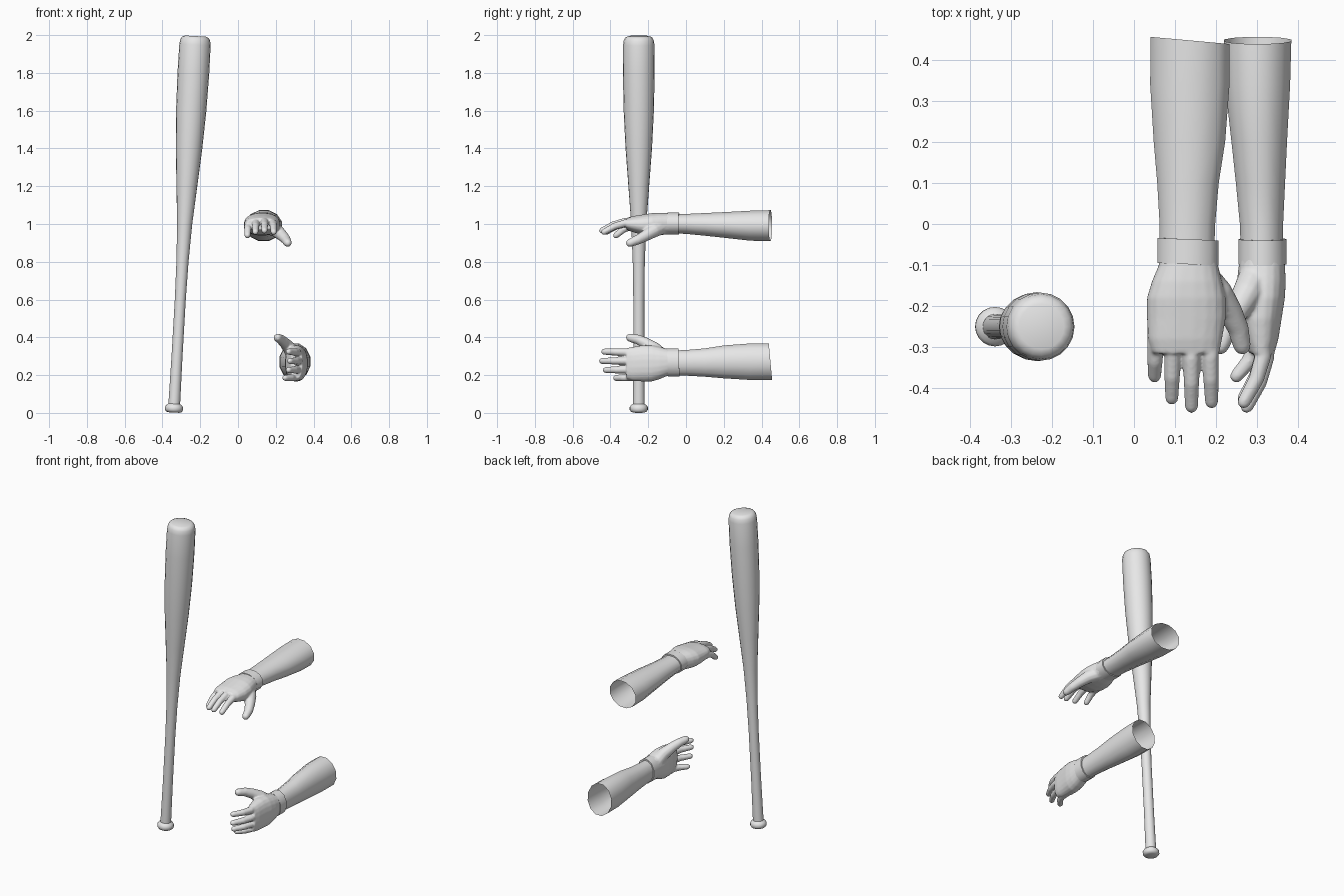
import bpy, bmesh, math
from mathutils import Vector, Matrix

cube = bpy.data.objects.get("Cube")
if cube:
    bpy.data.objects.remove(cube, do_unlink=True)

gray = bpy.data.materials.new("plain gray")
gray.use_nodes = True
gray.diffuse_color = (0.8, 0.8, 0.8, 1)
gray.node_tree.nodes["Principled BSDF"].inputs["Base Color"].default_value = (0.8, 0.8, 0.8, 1)


def loft(bm, rings, caps=True, closed=False):
    """Skin a list of equally sized rings of points."""
    rows = [[bm.verts.new(p) for p in ring] for ring in rings]
    pairs = list(zip(rows, rows[1:]))
    if closed:
        pairs.append((rows[-1], rows[0]))
    for a, b in pairs:
        for i in range(len(a)):
            j = (i + 1) % len(a)
            bm.faces.new((a[i], a[j], b[j], b[i]))
    if caps and not closed:
        bm.faces.new(rows[0][::-1])
        bm.faces.new(rows[-1])


def section(y, x0, x1, z0, z1, sides=12, power=1.0, slant=0.0):
    """Rounded cross-section of an arm that runs along y."""
    ring = []
    for i in range(sides):
        a = math.tau * (i + 0.5) / sides
        c, s = [math.copysign(abs(v) ** power, v) for v in (math.cos(a), math.sin(a))]
        ring.append(Vector(((x0 + x1) / 2 + c * (x1 - x0) / 2, y - c * slant,
                            (z0 + z1) / 2 + s * (z1 - z0) / 2)))
    return ring


def finger(bm, points, radii, sides=12):
    """Tapered tube along points with a rounded tip."""
    pts = [Vector(p) for p in points]
    radii = list(radii)
    tip, r = pts[-1], radii[-1]
    way = (tip - pts[-2]).normalized()
    for deg in (35, 65, 82):
        a = math.radians(deg)
        pts.append(tip + way * r * math.sin(a))
        radii.append(r * math.cos(a))
    rings = []
    for k, (p, rad) in enumerate(zip(pts, radii)):
        d = (pts[min(k + 1, len(pts) - 1)] - pts[max(k - 1, 0)]).normalized()
        u = d.cross(Vector((0, 0, 1))).normalized()
        v = u.cross(d)
        rings.append([p + (u * math.cos(t) + v * math.sin(t)) * rad
                      for t in (math.tau * i / sides for i in range(sides))])
    loft(bm, rings)


def finish(name, bm, matrix=None, angle=45):
    bmesh.ops.recalc_face_normals(bm, faces=bm.faces)
    mesh = bpy.data.meshes.new(name)
    bm.to_mesh(mesh)
    bm.free()
    if matrix:
        mesh.transform(matrix)
        if matrix.determinant() < 0:
            mesh.flip_normals()
    mesh.materials.append(gray)
    obj = bpy.data.objects.new(name, mesh)
    bpy.context.collection.objects.link(obj)
    bpy.ops.object.select_all(action='DESELECT')
    obj.select_set(True)
    bpy.context.view_layer.objects.active = obj
    bpy.ops.object.shade_smooth_by_angle(angle=math.radians(angle))
    return obj


# Bat: lathe profile (height, radius), leaning towards +x
profile = [(0, 0.03), (0.004, 0.041), (0.014, 0.048), (0.028, 0.048), (0.038, 0.042),
           (0.046, 0.031), (0.3, 0.029), (0.6, 0.029), (0.8, 0.032), (1.0, 0.04),
           (1.2, 0.055), (1.4, 0.07), (1.6, 0.08), (1.8, 0.084), (1.95, 0.083),
           (1.975, 0.079), (1.99, 0.07), (1.996, 0.055)]
bm = bmesh.new()
loft(bm, [[Vector((r * math.cos(t), r * math.sin(t), z))
           for t in (math.tau * i / 20 for i in range(20))] for z, r in profile])
lean = Matrix.Translation((-0.34, -0.25, 0.002)) @ Matrix.Rotation(math.radians(3.3), 4, 'Y')
finish("bat", bm, lean, 50)


def build_arm(prefix, matrix):
    # Forearm: open sleeve-like shell
    bm = bmesh.new()
    loft(bm, [section(0.447, 0.037, 0.236, 0.906, 1.076, slant=0.009),
              section(0.34, 0.036, 0.236, 0.909, 1.073),
              section(0.2, 0.045, 0.225, 0.925, 1.065),
              section(0.1, 0.054, 0.209, 0.936, 1.06),
              section(0.0, 0.06, 0.2, 0.946, 1.055),
              section(-0.06, 0.06, 0.198, 0.948, 1.054)], caps=False)
    finish(prefix + "_forearm", bm, matrix)

    # Wrist cuff: thick band
    bm = bmesh.new()
    outer = (0.054, 0.208, 0.942, 1.063)
    inner = (0.062, 0.199, 0.95, 1.054)
    loft(bm, [section(y, *size, slant=0.003) for y, size in
              ((-0.037, inner), (-0.037, outer), (-0.098, outer), (-0.098, inner))], closed=True)
    finish(prefix + "_wrist_cuff", bm, matrix)

    # Hand: palm, four fingers and thumb fused into one skin
    bm = bmesh.new()
    palm = [(-0.06, 0.066, 0.198, 0.95, 1.054), (-0.1, 0.06, 0.205, 0.945, 1.058),
            (-0.14, 0.043, 0.215, 0.94, 1.06), (-0.18, 0.031, 0.224, 0.939, 1.058),
            (-0.23, 0.031, 0.224, 0.942, 1.05), (-0.28, 0.034, 0.215, 0.956, 1.042),
            (-0.315, 0.045, 0.208, 0.97, 1.032)]
    loft(bm, [section(*s, sides=20, power=0.85) for s in palm])
    # base x, tip x, base z, tip y
    for x0, x1, z, end in ((0.054, 0.05, 0.988, -0.386), (0.095, 0.092, 1.006, -0.44),
                           (0.14, 0.14, 1.013, -0.46), (0.184, 0.189, 1.006, -0.449)):
        start, stop = -0.25, end + 0.016
        path = [(x0 + (x1 - x0) * t, start + (stop - start) * t, z - drop)
                for t, drop in ((0, 0), (0.4, 0.002), (0.7, 0.018), (1, 0.048))]
        finger(bm, path, (0.022, 0.0205, 0.019, 0.0165))
    finger(bm, [(0.16, -0.125, 0.988), (0.205, -0.17, 0.965), (0.235, -0.215, 0.938),
                (0.254, -0.255, 0.917), (0.263, -0.296, 0.9)],
           (0.042, 0.037, 0.03, 0.026, 0.022))
    hand = finish(prefix + "_hand", bm, matrix)
    skin = hand.modifiers.new("fuse", 'REMESH')
    skin.mode = 'VOXEL'
    skin.voxel_size = 0.005
    skin.use_smooth_shade = True
    soft = hand.modifiers.new("soften", 'SMOOTH')
    soft.factor = 0.5
    soft.iterations = 4


# The left arm mirrors the right one, turned thumb-up (x and z swap)
build_arm("right", Matrix.Identity(4))
build_arm("left", Matrix(((0, 0, 1, -0.69), (0, 1, 0, 0), (1, 0, 0, 0.135), (0, 0, 0, 1))))
